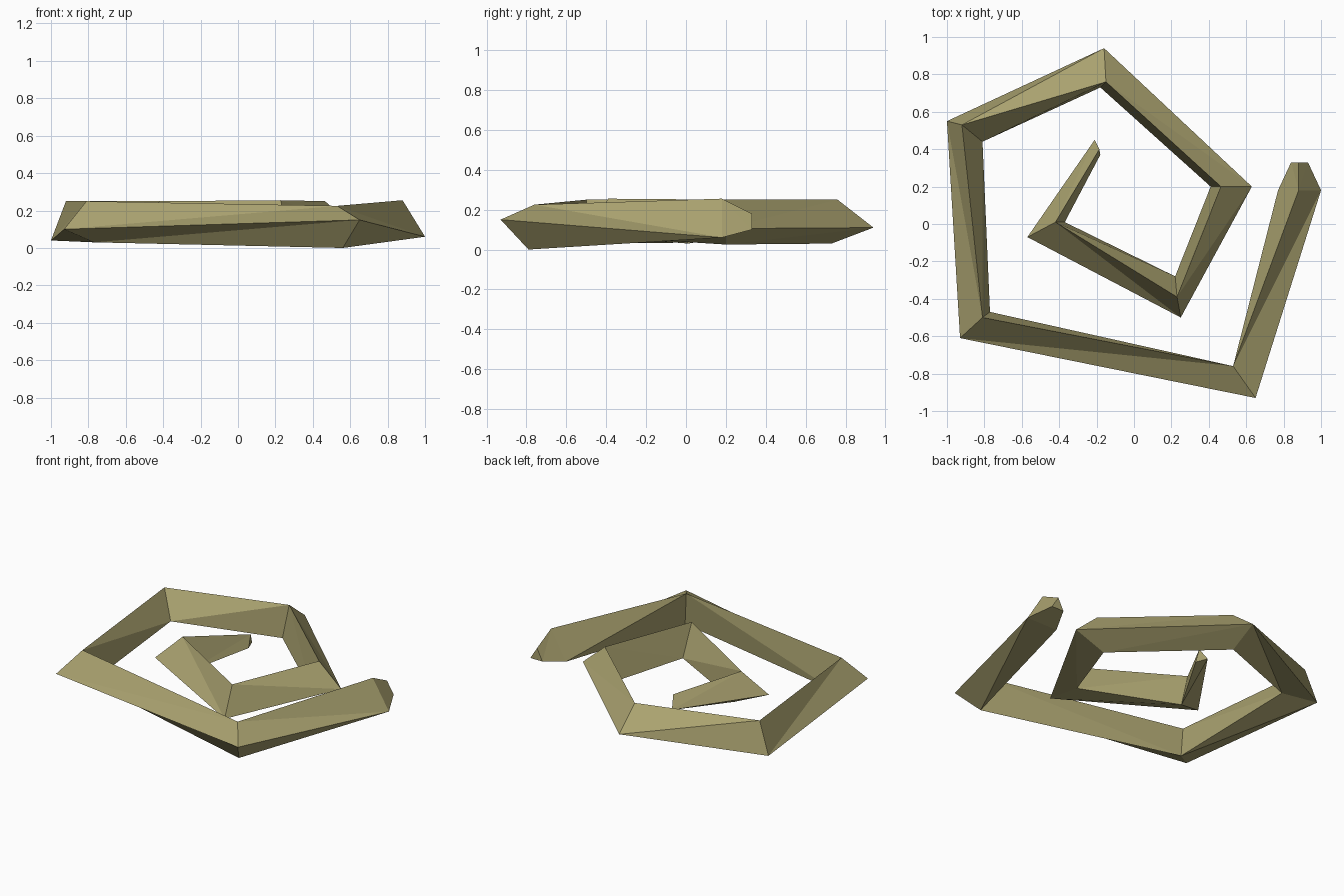
import bpy, bmesh

if "Cube" in bpy.data.objects:
    bpy.data.objects.remove(bpy.data.objects["Cube"])

# Triangular section at each bend of the coil: outer, top and inner corner
rings = [
    [(.93, .33, .10), (.88, .33, .18), (.84, .33, .10)],      # blunt end cap
    [(1.0, .18, .06), (.88, .18, .255), (.77, .18, .06)],
    [(.65, -.93, .15), (.53, -.76, .225), (.56, -.79, .0)],
    [(-.93, -.61, .10), (-.81, -.50, .25), (-.77, -.47, .03)],
    [(-1.0, .55, .04), (-.92, .53, .25), (-.81, .44, .085)],
    [(-.16, .94, .11), (-.15, .76, .25), (-.18, .73, .03)],
    [(.63, .20, .105), (.465, .20, .25), (.41, .20, .025)],
    [(.25, -.50, .07), (.23, -.39, .255), (.22, -.28, .055)],
    [(-.57, -.07, .10), (-.42, .01, .25), (-.37, .01, .03)],
    [(-.21, .45, .10), (-.185, .40, .18), (-.18, .37, .10)],  # thin tail tip
]

# Skin the sections into one closed coil
bm = bmesh.new()
loops = [[bm.verts.new(p) for p in ring] for ring in rings]
for a, b in zip(loops, loops[1:]):
    for i in range(3):
        j = (i + 1) % 3
        bm.faces.new((a[i], a[j], b[j], b[i]))
bm.faces.new(loops[0])
bm.faces.new(loops[-1][::-1])
bmesh.ops.triangulate(bm, faces=bm.faces[:], quad_method='SHORT_EDGE')
bmesh.ops.recalc_face_normals(bm, faces=bm.faces[:])
mesh = bpy.data.meshes.new("coil")
bm.to_mesh(mesh)
bm.free()
coil = bpy.data.objects.new("coil", mesh)
bpy.context.collection.objects.link(coil)

# Olive material
mat = bpy.data.materials.new("olive")
mat.diffuse_color = (0.40, 0.36, 0.16, 1)
mat.use_nodes = True
mat.node_tree.nodes["Principled BSDF"].inputs["Base Color"].default_value = mat.diffuse_color
mesh.materials.append(mat)
